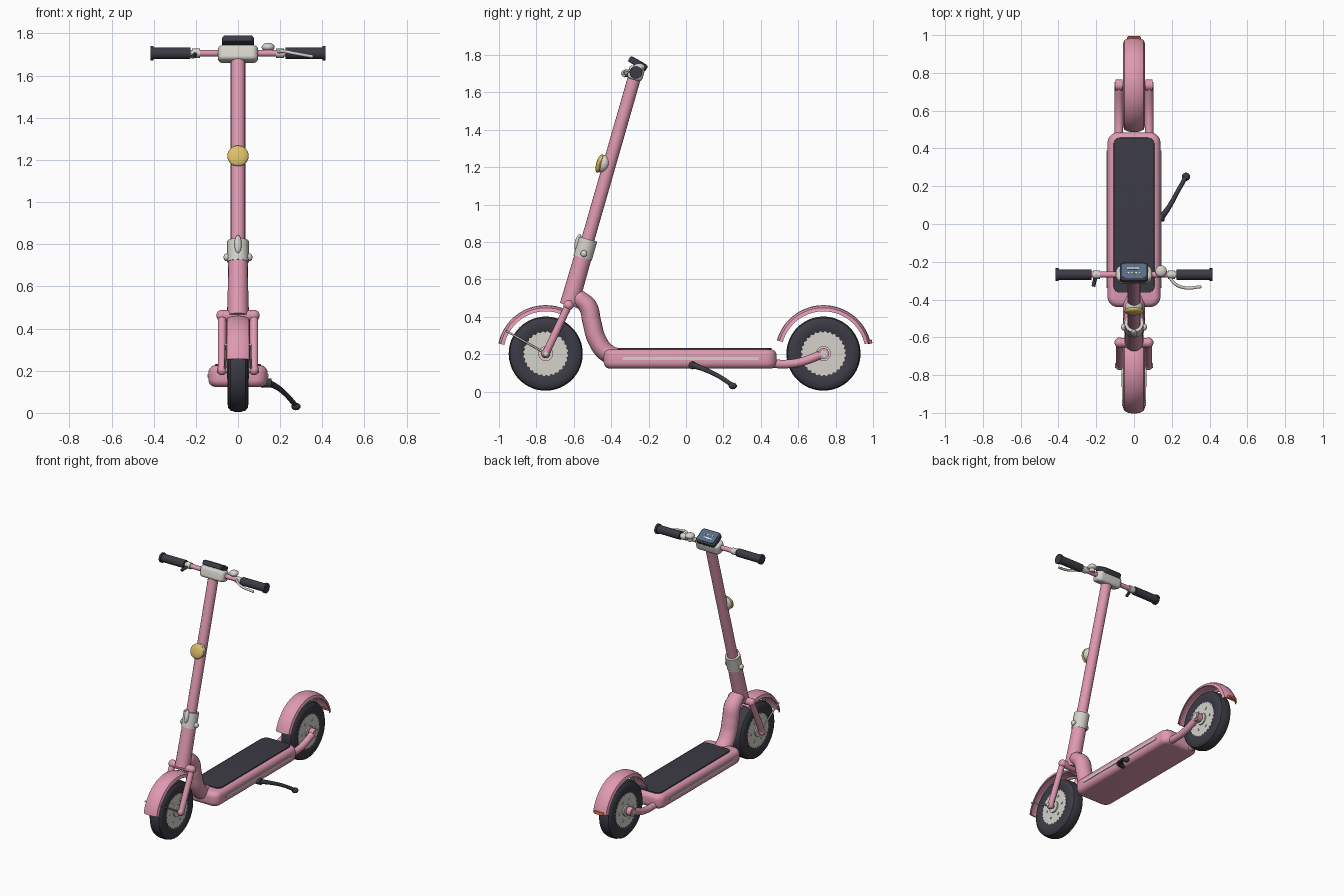
import bpy, bmesh, math
from mathutils import Vector, Matrix

if "Cube" in bpy.data.objects:
    bpy.data.objects.remove(bpy.data.objects["Cube"])


def material(name, rgb):
    m = bpy.data.materials.new(name)
    m.diffuse_color = (*rgb, 1)
    m.use_nodes = True
    m.node_tree.nodes["Principled BSDF"].inputs["Base Color"].default_value = m.diffuse_color
    return m


PINK = material("pink paint", (0.74, 0.32, 0.44))
DARK = material("dark rubber", (0.045, 0.044, 0.060))
GREY = material("light grey", (0.67, 0.65, 0.60))
YELLOW = material("lamp yellow", (0.73, 0.52, 0.14))
RED = material("tail red", (0.75, 0.13, 0.08))
BLUE = material("screen blue", (0.09, 0.15, 0.24))
WHITE = material("display white", (0.85, 0.87, 0.88))


def finish(name, bm, mat, loc=(0, 0, 0), rot=(0, 0, 0)):
    bmesh.ops.recalc_face_normals(bm, faces=bm.faces)
    me = bpy.data.meshes.new(name)
    bm.to_mesh(me)
    bm.free()
    ob = bpy.data.objects.new(name, me)
    bpy.context.collection.objects.link(ob)
    me.materials.append(mat)
    ob.location, ob.rotation_euler = loc, rot
    return ob


def plate(name, mat, hx, hy, hz, r, loc, rot=(0, 0, 0), bevel=0):
    """Rounded rectangle slab, half sizes hx, hy, hz and corner radius r."""
    bm = bmesh.new()
    vs = []
    for k, (sx, sy) in enumerate([(1, 1), (-1, 1), (-1, -1), (1, -1)]):
        for i in range(9):
            a = math.pi / 2 * (k + i / 8)
            vs.append(bm.verts.new((sx * (hx - r) + r * math.cos(a),
                                    sy * (hy - r) + r * math.sin(a), -hz)))
    face = bm.faces.new(vs)
    new = bmesh.ops.extrude_face_region(bm, geom=[face])["geom"]
    bmesh.ops.translate(bm, vec=(0, 0, 2 * hz),
                        verts=[g for g in new if isinstance(g, bmesh.types.BMVert)])
    ob = finish(name, bm, mat, loc, rot)
    if bevel:
        b = ob.modifiers.new("bevel", "BEVEL")
        b.width, b.segments, b.angle_limit = bevel, 5, math.radians(40)
    return ob


def tube(name, mat, pts, r, radii=None):
    """Round tube along a smooth path."""
    cu = bpy.data.curves.new(name, "CURVE")
    cu.dimensions, cu.bevel_depth, cu.bevel_resolution = "3D", r, 6
    cu.resolution_u, cu.use_fill_caps = 8, True
    sp = cu.splines.new("BEZIER")
    sp.bezier_points.add(len(pts) - 1)
    for i, (b, p) in enumerate(zip(sp.bezier_points, pts)):
        b.co = p
        b.handle_left_type = b.handle_right_type = "AUTO"
        b.radius = radii[i] if radii else 1
    ob = bpy.data.objects.new(name, cu)
    bpy.context.collection.objects.link(ob)
    cu.materials.append(mat)
    return ob


def ball(name, mat, loc, r, scale=(1, 1, 1), rot=(0, 0, 0)):
    bm = bmesh.new()
    bmesh.ops.create_uvsphere(bm, u_segments=24, v_segments=14, radius=r)
    bmesh.ops.scale(bm, vec=scale, verts=bm.verts)
    return finish(name, bm, mat, loc, rot)


def sweep(name, mat, prof, y, z, a0=0, a1=360, n=64):
    """Turn a closed (x, radius) profile about a crosswise axis."""
    bm = bmesh.new()
    full = a1 - a0 == 360
    rings = []
    for i in range(n if full else n + 1):
        a = math.radians(a0 + (a1 - a0) * i / n)
        rings.append([bm.verts.new((x, y + r * math.cos(a), z + r * math.sin(a))) for x, r in prof])
    m = len(prof)
    for i in range(n):
        p, q = rings[i], rings[(i + 1) % len(rings)]
        for j in range(m):
            bm.faces.new((p[j], p[(j + 1) % m], q[(j + 1) % m], q[j]))
    if not full:
        bm.faces.new(rings[0])
        bm.faces.new(rings[-1])
    return finish(name, bm, mat)


def steer(z, fwd=0, x=0):
    """Point on the steering axis, moved forward of it."""
    return Vector((x, -0.54 + 0.287 * (z - 0.759) - fwd, z))


TILT = -math.atan(0.287)
WZ = 0.203
FY, RY = -0.75, 0.735

# Wheels: tyre, toothed hub, bolts
TYRE = [(-.040, .113), (-.047, .130), (-.050, .155), (-.047, .178), (-.036, .192), (-.015, .198),
        (.015, .198), (.036, .192), (.047, .178), (.050, .155), (.047, .130), (.040, .113)]
for label, y in (("front", FY), ("rear", RY)):
    sweep(label + "_tyre", DARK, TYRE, y, WZ)
    bm = bmesh.new()
    bmesh.ops.create_cone(bm, cap_ends=True, segments=112, radius1=.12, radius2=.12, depth=.086)
    for v in bm.verts:
        if round(math.atan2(v.co.y, v.co.x) / math.tau * 112) % 4 < 2:
            v.co.xy *= .945
    finish(label + "_hub", bm, GREY, (0, y, WZ), (0, math.pi / 2, 0))
    tube(label + "_hub_boss", GREY, [(-.052, y, WZ), (.052, y, WZ)], .04)
    tube(label + "_axle", GREY, [(-.10, y, WZ), (.10, y, WZ)], .013)
    for s in (-1, 1):
        for k in range(6):
            a = math.tau * k / 6
            by, bz = y + .075 * math.cos(a), WZ + .075 * math.sin(a)
            tube(label + "_hub_bolt", GREY, [(s * .04, by, bz), (s * .048, by, bz)], .008)

# Fenders and tail light
FENDER = [(-.058, .226), (-.051, .245), (-.030, .256), (0, .259), (.030, .256), (.051, .245),
          (.058, .226), (.051, .226), (.044, .239), (.026, .247), (0, .249), (-.026, .247),
          (-.044, .239), (-.051, .226)]
sweep("front_fender", PINK, FENDER, FY, WZ, 60, 168, 36)
sweep("rear_fender", PINK, FENDER, RY, WZ, 13, 164, 48)
plate("tail_light", RED, .036, .012, .010, .010, (0, .983, .266), (.25, 0, 0), .004)

# Fork
tube("fork_crown", PINK, [(-.075, -.628, .462), (.075, -.628, .462)], .025)
for s in (-1, 1):
    x = s * .076
    ball("crown_end", PINK, (x, -.628, .462), .027)
    tube("fork_leg", PINK, [(x, -.628, .462), (x, FY, WZ)], .02)
    ball("fork_end", PINK, (x, FY, WZ), .024)
    tube("fender_stay", GREY, [(s * .058, -.962, .325), (s * .062, FY, WZ)], .005)

# Steering column
tube("lower_column", PINK, [steer(.46), steer(.74)], .047, [1.06, 1])
tube("hinge_clamp", GREY, [steer(.715), steer(.815)], .051)
tube("upper_column", PINK, [steer(.80), steer(1.69)], .035)
tube("hinge_pin", GREY, [steer(.738, 0, -.056), steer(.738, 0, .056)], .018)
for s in (-1, 1):
    ball("hinge_knob", GREY, steer(.738, 0, s * .056), .018, (.7, 1, 1))
ball("hinge_lever", GREY, steer(.80, .05), .045, (.38, .34, 1), (TILT, 0, 0))

# Neck joining the column to the deck
neck = tube("neck", PINK, [(0, -.575, .50), (0, -.525, .455), (0, -.503, .37), (0, -.475, .275),
                           (0, -.42, .205), (0, -.32, .180)], .05, [.9, 1, 1, 1, 1, .85])
neck.scale.x = 1.15
ball("neck_top", PINK, (0, -.57, .495), .047, (1.1, 1, 1))

# Deck
plate("deck", PINK, .14, .4625, .0515, .055, (0, .0225, .1745), (0, 0, 0), .034)
plate("foot_mat", DARK, .108, .41, .006, .035, (0, .047, .227), (0, 0, 0), .003)
for s in (-1, 1):
    plate("side_strip", GREY, .008, .365, .004, .0078, (s * .1405, .025, .176), (0, math.pi / 2, 0))
    # Rear arms
    x = s * .080
    tube("rear_arm", PINK, [(x, .44, .15), (x, .55, .148), (x, .62, .16), (x, RY, WZ)], .023)
    tube("rear_dropout", PINK, [(s * .062, RY, WZ), (s * .098, RY, WZ)], .03)
    tube("axle_nut", GREY, [(s * .098, RY, WZ), (s * .103, RY, WZ)], .018)

# Kickstand
tube("kickstand_pivot", DARK, [(.11, .035, .14), (.16, .035, .142)], .021)
tube("kickstand_leg", DARK, [(.145, .035, .142), (.185, .09, .122), (.23, .17, .085),
                             (.275, .25, .033)], .013, [1.3, 1, .9, .9])
ball("kickstand_foot", DARK, (.275, .25, .030), .022, (1, 1, .8))

# Headlight
lamp = steer(1.217, .045)
ball("headlight_body", GREY, lamp + Vector((0, .012, 0)), .049, (1, .75, 1), (TILT, 0, 0))
ball("headlight_lens", YELLOW, lamp + Vector((0, -.008, .002)), .051, (1, .36, 1), (TILT, 0, 0))

# Handlebar and grips
BY, BZ = -.268, 1.706
tube("handlebar", PINK, [(-.40, BY, BZ), (.40, BY, BZ)], .016)
for s in (-1, 1):
    tube("grip", DARK, [(s * .225, BY, BZ), (s * .41, BY, BZ)], .028)
    tube("grip_flange", DARK, [(s * .400, BY, BZ), (s * .415, BY, BZ)], .034)
    tube("lever_collar", GREY, [(s * .18, BY, BZ), (s * .218, BY, BZ)], .022)
tube("brake_lever", GREY, [(.185, -.275, 1.712), (.215, -.315, 1.715), (.27, -.338, 1.705),
                           (.355, -.332, 1.69)], .008)
tube("throttle_lever", DARK, [(-.20, -.275, 1.705), (-.208, -.30, 1.695), (-.215, -.33, 1.69)], .010)
tube("bell_base", GREY, [(.143, -.255, 1.70), (.143, -.25, 1.735)], .020)
ball("bell", GREY, (.143, -.25, 1.735), .031, (1, 1, .65))

# Display housing, screen and its marks
plate("display_mount", GREY, .095, .042, .037, .03, (0, BY, 1.702), (TILT, 0, 0), .018)
ANG = math.radians(-30)
ROT = Matrix.Rotation(ANG, 3, "X")


def on_display(name, mat, hx, hy, hz, r, x, y, up, bevel=0):
    loc = Vector((0, -.257, 1.753)) + ROT @ Vector((x, y, up))
    plate(name, mat, hx, hy, hz, r, loc, (ANG, 0, 0), bevel)


on_display("display_case", DARK, .075, .054, .016, .022, 0, 0, 0, .007)
on_display("screen", BLUE, .064, .043, .002, .015, 0, 0, .017)
on_display("screen_bar", WHITE, .032, .005, .001, .004, -.005, .014, .019)
for k in range(4):
    on_display("screen_dot", YELLOW if k % 2 else WHITE, .005, .004, .001, .003,
               -.03 + .02 * k, -.012, .019)

# Bake curves and bevels, then smooth while keeping edges sharp
bpy.ops.object.select_all(action="SELECT")
bpy.context.view_layer.objects.active = bpy.data.objects["deck"]
bpy.ops.object.convert(target="MESH")
bpy.ops.object.shade_smooth_by_angle(angle=math.radians(35))
